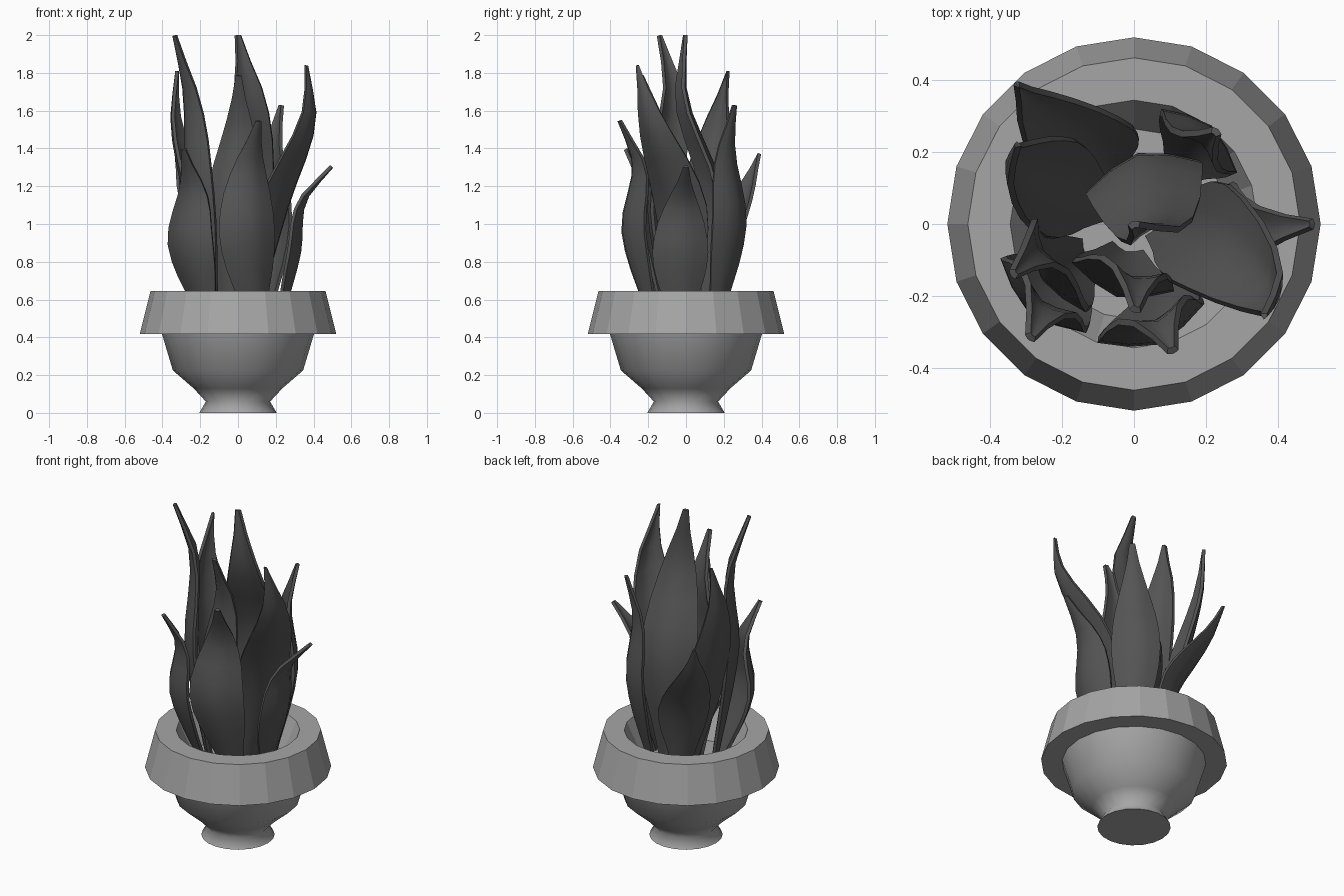
import bpy, bmesh
from math import radians, sin, cos, pi

cube = bpy.data.objects.get("Cube")
if cube:
    bpy.data.objects.remove(cube, do_unlink=True)


def material(name, value):
    mat = bpy.data.materials.new(name)
    mat.use_nodes = True
    colour = (value, value, value, 1)
    mat.diffuse_color = colour
    mat.node_tree.nodes["Principled BSDF"].inputs["Base Color"].default_value = colour
    return mat


def finish(bm, name, mat, smooth_angle=None):
    """Turn a bmesh into a shaded object."""
    bmesh.ops.recalc_face_normals(bm, faces=bm.faces)
    mesh = bpy.data.meshes.new(name)
    bm.to_mesh(mesh)
    bm.free()
    mesh.materials.append(mat)
    obj = bpy.data.objects.new(name, mesh)
    bpy.context.collection.objects.link(obj)
    if smooth_angle:
        bpy.ops.object.select_all(action='DESELECT')
        obj.select_set(True)
        bpy.context.view_layer.objects.active = obj
        bpy.ops.object.shade_smooth_by_angle(angle=radians(smooth_angle))
    return obj


def lathe(name, profile, mat, cap_start=False, cap_end=False, smooth_angle=None, sides=20):
    bm = bmesh.new()
    rings = []
    for r, z in profile:
        angles = [2 * pi * i / sides for i in range(sides)]
        rings.append([bm.verts.new((r * cos(a), r * sin(a), z)) for a in angles])
    for low, high in zip(rings, rings[1:]):
        for i in range(sides):
            j = (i + 1) % sides
            bm.faces.new((low[i], low[j], high[j], high[i]))
    if cap_start:
        bm.faces.new(rings[0])
    if cap_end:
        bm.faces.new(rings[-1])
    return finish(bm, name, mat, smooth_angle)


def curve_at(keys, f):
    """Smooth value at f through (position, value) keys."""
    last = len(keys) - 1

    def slope(i):
        a, b = keys[max(i - 1, 0)], keys[min(i + 1, last)]
        return (b[1] - a[1]) / (b[0] - a[0])

    i = max(k for k in range(last) if keys[k][0] <= f)
    (p, u), (q, v) = keys[i], keys[i + 1]
    t, span = (f - p) / (q - p), q - p
    return (u * (1 + 2 * t) * (1 - t) ** 2 + v * t * t * (3 - 2 * t)
            + span * (slope(i) * t * (1 - t) ** 2 - slope(i + 1) * t * t * (1 - t)))


# Positions of base, belly, waist and tip along a leaf, and its outline
STATIONS = (0, 0.45, 0.78, 1)
WIDTHS = [(0, 0.32), (0.17, 0.6), (0.3, 0.86), (0.45, 1), (0.62, 0.85),
          (0.78, 0.52), (0.9, 0.23), (1, 0.06)]


def leaf(name, mat, azimuth, height, half_width, radii, sides, rows=11):
    """Cupped blade with an S-shaped midrib, leaning along its azimuth."""
    a = radians(azimuth)
    floor = 0.47
    midrib = list(zip(STATIONS, radii))
    sway = list(zip(STATIONS, sides))
    bm = bmesh.new()
    grid = []
    for k in range(rows + 1):
        f = k / rows
        width = half_width * curve_at(WIDTHS, f)
        row = []
        for u in (-1, -0.5, 0, 0.5, 1):
            out = curve_at(midrib, f) - 0.4 * width * abs(u) ** 1.5
            across = curve_at(sway, f) + u * width
            row.append(bm.verts.new((out * cos(a) - across * sin(a),
                                     out * sin(a) + across * cos(a),
                                     floor + (height - floor) * f)))
        grid.append(row)
    for low, high in zip(grid, grid[1:]):
        for i in range(4):
            bm.faces.new((low[i], low[i + 1], high[i + 1], high[i]))
    bmesh.ops.recalc_face_normals(bm, faces=bm.faces)
    bmesh.ops.solidify(bm, geom=bm.faces[:], thickness=0.018)
    return finish(bm, name, mat, 45)


pot_grey = material("pot grey", 0.38)
leaf_grey = material("dark leaf grey", 0.09)

# Footed bowl
lathe("pot_bowl", [(0.205, 0), (0.17, 0.06), (0.235, 0.13), (0.345, 0.225), (0.403, 0.42)],
      pot_grey, cap_start=True, smooth_angle=80)
# Faceted collar with the inner wall and floor
lathe("pot_rim", [(0.4, 0.418), (0.52, 0.418), (0.463, 0.645), (0.345, 0.645), (0.265, 0.47)],
      pot_grey, cap_end=True)

# Leaves: azimuth, height, half width, then midrib radius and sideways shift at each station
leaves = {
    "left_tall_leaf": (212, 2, 0.13, (0.16, 0.28, 0.255, 0.35), (0, 0, -0.08, -0.06)),
    "left_back_leaf": (162, 1.81, 0.145, (0.1, 0.29, 0.39, 0.385), (-0.03, -0.03, -0.05, -0.11)),
    "centre_tall_leaf": (105, 2, 0.16, (0.1, 0.165, -0.02, -0.01), (-0.06, -0.06, -0.05, 0)),
    "centre_front_leaf": (254, 1.79, 0.14, (0.08, 0.19, 0.14, 0.22), (0, 0.01, 0.04, 0.07)),
    "right_tall_leaf": (-30, 1.84, 0.16, (0.08, 0.24, 0.445, 0.45), (0.03, 0.07, 0.03, -0.04)),
    "right_back_leaf": (50, 1.63, 0.13, (0.2, 0.33, 0.29, 0.335), (0, 0.01, 0, -0.01)),
    "front_leaf": (290, 1.55, 0.15, (0.19, 0.32, 0.27, 0.36), (0.03, -0.05, -0.03, -0.02)),
    "front_left_leaf": (229, 1.4, 0.15, (0.2, 0.36, 0.33, 0.42), (-0.03, -0.06, -0.05, -0.01)),
    "right_short_leaf": (0, 1.31, 0.14, (0.21, 0.315, 0.345, 0.49), (-0.03, -0.03, -0.02, 0)),
    "back_short_leaf": (130, 1.37, 0.145, (0.16, 0.27, 0.44, 0.515), (-0.04, -0.03, 0, 0)),
}
for name, shape in leaves.items():
    leaf(name, leaf_grey, *shape)
